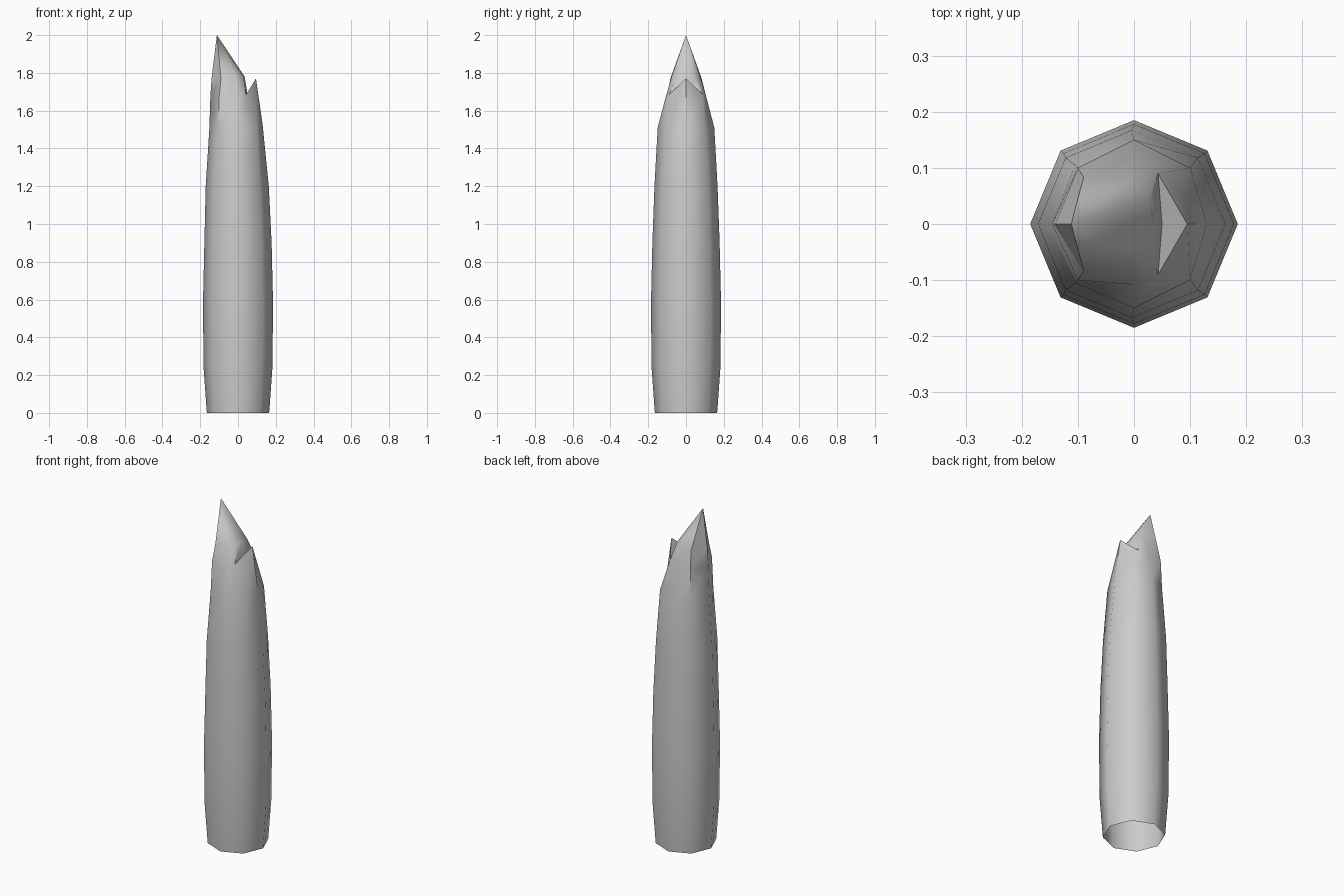
import bpy
import bmesh
import math

cube = bpy.data.objects.get("Cube")
if cube:
    bpy.data.objects.remove(cube, do_unlink=True)


def make_material(name, rgb):
    mat = bpy.data.materials.new(name)
    mat.use_nodes = True
    color = (*rgb, 1.0)
    mat.diffuse_color = color
    mat.node_tree.nodes["Principled BSDF"].inputs["Base Color"].default_value = color
    return mat


SIDES = 8


def round_ring(z, radius, shift=0.0):
    """Octagonal ring with a corner on the +x axis."""
    step = math.tau / SIDES
    return [(shift + radius * math.cos(i * step), radius * math.sin(i * step), z)
            for i in range(SIDES)]


def mirrored_ring(half):
    """Five points from +x round to -x, completed across the y = 0 plane."""
    return half + [(x, -y, z) for x, y, z in half[3:0:-1]]


# Stalk: slightly bulging octagonal tube, open underneath
rings = [round_ring(0, 0.165), round_ring(0.25, 0.183), round_ring(0.6, 0.185),
         round_ring(0.9, 0.178), round_ring(1.2, 0.167, -0.004)]

# Shoulder where the two points start to separate
rings.append(mirrored_ring([(0.13, 0, 1.53), (0.1, 0.1, 1.5), (0, 0.15, 1.51),
                            (-0.105, 0.105, 1.5), (-0.152, 0, 1.5)]))

# Short point, then the valley behind it
collar = [(0.095, 0, 1.77), (0.043, 0.09, 1.685), (0, 0.108, 1.67),
          (-0.1, 0.1, 1.67), (-0.146, 0, 1.68)]
rings.append(mirrored_ring(collar))
rings.append(mirrored_ring([(0.05, 0, 1.69)] + collar[1:]))

# Base of the tall point
rings.append(mirrored_ring([(0.035, 0, 1.78), (0.028, 0.045, 1.78), (-0.01, 0.078, 1.775),
                            (-0.09, 0.083, 1.77), (-0.14, 0, 1.77)]))

bm = bmesh.new()
shared = {}


def vertex(co):
    key = tuple(round(c, 5) for c in co)
    if key not in shared:
        shared[key] = bm.verts.new(co)
    return shared[key]


def add_face(points):
    corners = list(dict.fromkeys(vertex(p) for p in points))
    if len(corners) > 2:
        bm.faces.new(corners)


for low, high in zip(rings, rings[1:]):
    for i in range(SIDES):
        j = (i + 1) % SIDES
        add_face([low[i], low[j], high[j], high[i]])

# Tall point
tip = (-0.112, 0, 2.0)
for i in range(SIDES):
    add_face([rings[-1][i], rings[-1][(i + 1) % SIDES], tip])

mesh = bpy.data.meshes.new("pointed_stalk")
bm.to_mesh(mesh)
bm.free()
stalk = bpy.data.objects.new("pointed_stalk", mesh)
bpy.context.collection.objects.link(stalk)
mesh.materials.append(make_material("plain_grey", (0.6, 0.6, 0.6)))

bpy.context.view_layer.objects.active = stalk
stalk.select_set(True)
bpy.ops.object.shade_smooth_by_angle(angle=math.radians(50))
